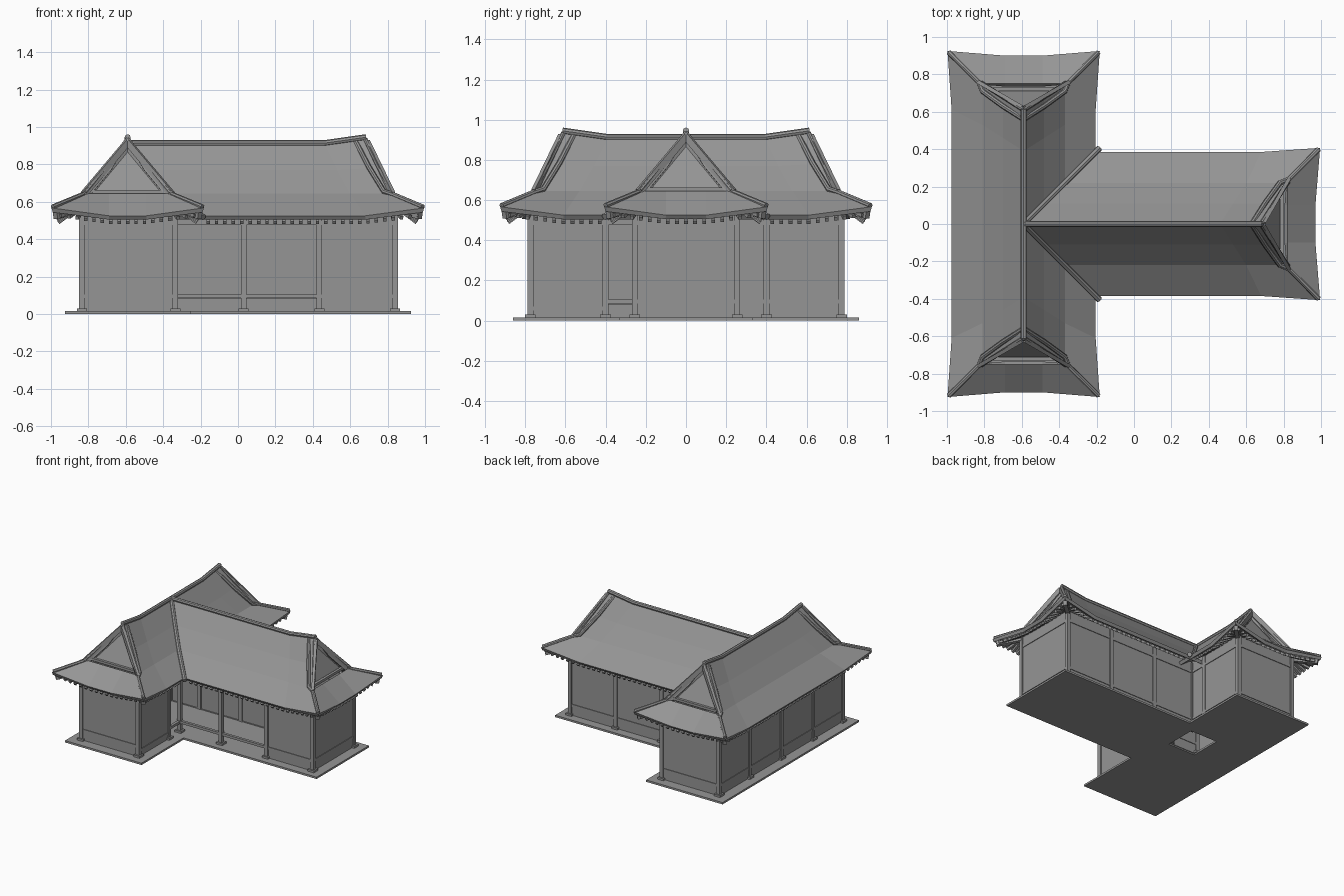
import bpy, bmesh
from math import radians
from mathutils import Matrix, Vector

cube = bpy.data.objects.get("Cube")
if cube:
    bpy.data.objects.remove(cube, do_unlink=True)

grey = bpy.data.materials.new("plain_grey")
grey.use_nodes = True
tone = (0.3, 0.3, 0.3, 1)
grey.diffuse_color = tone
grey.node_tree.nodes["Principled BSDF"].inputs["Base Color"].default_value = tone


def finish(name, bm):
    mesh = bpy.data.meshes.new(name)
    bm.to_mesh(mesh)
    bm.free()
    mesh.materials.append(grey)
    ob = bpy.data.objects.new(name, mesh)
    bpy.context.collection.objects.link(ob)
    return ob


def solidify(ob, thick, offset):
    mod = ob.modifiers.new("thickness", 'SOLIDIFY')
    mod.thickness, mod.offset = thick, offset


def bar(bm, p, q, w, h):
    """Box of width w and height h running from p to q."""
    p, q = Vector(p), Vector(q)
    d = q - p
    up = Vector((0, 0, 1)) if abs(d.normalized().z) < 0.99 else Vector((0, 1, 0))
    side = up.cross(d).normalized()
    top = d.cross(side).normalized()
    m = Matrix((d, side * w, top * h)).transposed().to_4x4()
    m.translation = (p + q) / 2
    bmesh.ops.create_cube(bm, size=1, matrix=m)


def tube(name, points, radius):
    """Rounded tile ridge along a path."""
    cu = bpy.data.curves.new(name, 'CURVE')
    cu.dimensions = '3D'
    cu.bevel_depth, cu.bevel_resolution, cu.use_fill_caps = radius, 2, True
    sp = cu.splines.new('POLY')
    sp.points.add(len(points) - 1)
    for pt, co in zip(sp.points, points):
        pt.co = (*co, 1)
    cu.materials.append(grey)
    ob = bpy.data.objects.new(name, cu)
    bpy.context.collection.objects.link(ob)
    bpy.ops.object.select_all(action='DESELECT')
    ob.select_set(True)
    bpy.context.view_layer.objects.active = ob
    bpy.ops.object.convert(target='MESH')
    bpy.ops.object.shade_smooth_by_angle(angle=radians(40))


def grid(bm, rows):
    vs = [[bm.verts.new(p) for p in r] for r in rows]
    for a, b in zip(vs, vs[1:]):
        for i in range(len(a) - 1):
            bm.faces.new((a[i], a[i + 1], b[i + 1], b[i]))


# Roof slope rows: distance from ridge, height, end offset, end lift, bend offset
PROFILE = [(0, .912, 0, .03, -.22), (.11, .77, .07, .012, -.15),
           (.22, .645, .14, 0, -.08), (.385, .525, .315, .042, 0)]
WALL = .255


def half_wing(name, angle, R, starts):
    """One arm of the plan: half a hip-and-gable roof, built along local +x."""
    M = Matrix.Translation((-.59, 0, 0)) @ Matrix.Rotation(radians(angle), 4, 'Z')

    def W(u, v, z):
        return M @ Vector((u, v, z))

    # roof slopes and the skirt below the gable
    bm = bmesh.new()
    for s in (1, -1):
        grid(bm, [[W(0, s * d, z), W(R + k, s * d, z),
                   W(R + e, s * (d if d < .3 else .407), z + l)]
                  for d, z, e, l, k in PROFILE])
    grid(bm, [[W(R + .14, v, .645) for v in (-.22, -.1, .1, .22)],
              [W(R + (.315 if abs(v) > .2 else .29), v, .567 if abs(v) > .2 else .525)
               for v in (-.407, -.1, .1, .407)]])
    bmesh.ops.remove_doubles(bm, verts=bm.verts, dist=.0005)
    bm.normal_update()
    for f in bm.faces:
        if f.normal.z < 0:
            f.normal_flip()
    solidify(finish(name + "_roof", bm), .025, -1)

    # leaning gable wall with its frame
    bm = bmesh.new()
    bm.faces.new([bm.verts.new(W(*p)) for p in
                  ((R + .1, -.215, .63), (R + .1, .215, .63), (R - .02, 0, .91))])
    solidify(finish(name + "_gable_wall", bm), .01, 0)
    bm = bmesh.new()
    bar(bm, W(R + .11, -.2, .652), W(R + .11, .2, .652), .02, .02)
    for s in (1, -1):
        bar(bm, W(R + .1, s * .19, .655), W(R, 0, .885), .015, .02)
        bar(bm, W(R + .145, s * .235, .64), W(R + .01, 0, .918), .02, .035)
    finish(name + "_gable_frame", bm)

    # ridge, gable and hip tiles
    tube(name + "_ridge", [W(0, 0, .913), W(R - .22, 0, .913), W(R + .005, 0, .945)], .016)
    for s, side in ((1, "left"), (-1, "right")):
        tube(f"{name}_hip_{side}",
             [W(R - .05, 0, .92), W(R + .02, s * .11, .785), W(R + .1, s * .22, .655),
              W(R + .15, s * .24, .638), W(R + .308, s * .4, .572)], .014)
        tube(f"{name}_verge_{side}",
             [W(R, 0, .935), W(R + .07, s * .11, .79), W(R + .145, s * .228, .65)], .012)

    # rafters under the eaves, fanning out at the corners
    bm = bmesh.new()
    for s in (1, -1):
        u = starts[0] if s > 0 else starts[1]
        while u < R + .29:
            lift = .042 * max(0, (u - R) / .315)
            bar(bm, W(min(u, R + .14), s * .24, .585), W(u, s * (.37 + lift / 2), .488 + lift),
                .018, .018)
            u += .045
        bar(bm, W(R + .12, s * .22, .57), W(R + .295, s * .387, .525), .03, .035)
    for i in range(-8, 9):
        v = i * .045
        lift = .042 * max(0, (abs(v) - .1) / .3)
        bar(bm, W(R + .14, max(-.22, min(.22, v)), .59),
            W(R + .275 + lift / 2, v, .488 + lift), .018, .018)
    finish(name + "_rafters", bm)


half_wing("back_wing", 90, .61, (0, .43))
half_wing("front_wing", -90, .61, (.43, 0))
half_wing("side_wing", 0, 1.27, (.43, .43))

# tile ridges covering the valleys
for s, side in ((1, "back"), (-1, "front")):
    tube("valley_" + side,
         [(-.59 + d, s * d, z + .004) for d, z, *_ in PROFILE] + [(-.185, s * .405, .517)], .017)


# walls: posts, base stones, sills, head beams and panels
def wall_run(name, points, sill=.095, panels=True):
    frame, infill = bmesh.new(), bmesh.new()
    for x, y in points:
        bar(frame, (x, y, .01), (x, y, .56), .03, .03)
        bar(frame, (x - .027, y, .02), (x + .027, y, .02), .054, .02)
    for (ax, ay), (bx, by) in zip(points, points[1:]):
        for z, h in ((sill, .02), (.487, .022)):
            bar(frame, (ax, ay, z), (bx, by, z), .022, h)
        z0 = .01 if panels else .49
        bar(infill, (ax, ay, (z0 + .57) / 2), (bx, by, (z0 + .57) / 2), .012, .57 - z0)
    finish(name + "_frame", frame)
    finish(name + "_panels", infill)


XO, XI, YE, XE = -.835, -.335, .775, .84
wall_run("outer_wall", [(XO, y) for y in (-YE, -.4, 0, .4, YE)])
wall_run("front_wing_end_wall", [(XO, -YE), (XI, -YE)])
wall_run("back_wing_end_wall", [(XO, YE), (XI, YE)])
wall_run("front_wing_inner_wall", [(XI, -YE), (XI, -.4)], .06)
wall_run("back_wing_inner_wall", [(XI, YE), (XI, .4), (XI, WALL)])
wall_run("side_wing_back_wall", [(x, WALL) for x in (XI, .03, .435, XE)])
wall_run("side_wing_end_wall", [(XE, -WALL), (XE, WALL)])
wall_run("side_wing_front_wall", [(.435, -WALL), (XE, -WALL)])

# open veranda with its recessed walls and raised floor
wall_run("veranda_front", [(XI, -.4), (XI, -WALL), (.03, -WALL), (.435, -WALL)], panels=False)
wall_run("veranda_back_wall", [(-.59, 0), (XI, 0), (.03, 0), (.435, 0)])
wall_run("veranda_end_wall", [(.435, -WALL), (.435, 0)])
wall_run("veranda_inner_wall", [(XI, -.4), (-.59, -.4), (-.59, 0)])
bm = bmesh.new()
bar(bm, (XI, -WALL / 2, .09), (.435, -WALL / 2, .09), WALL, .02)
bar(bm, (-.59, -.2, .09), (XI, -.2, .09), .4, .02)
finish("veranda_floor", bm)

# ground platform following the plan, open under one room
xs = [-.925, -.57, -.33, -.25, .925]
ys = [-.86, -.33, 0, .25, .33, .86]
bm = bmesh.new()
for x0, x1 in zip(xs, xs[1:]):
    for y0, y1 in zip(ys, ys[1:]):
        in_plan = x1 <= -.25 or (y0 >= -.33 and y1 <= .33)
        opening = x0 == -.57 and x1 == -.33 and y0 >= 0 and y1 <= .25
        if in_plan and not opening:
            bm.faces.new([bm.verts.new(p) for p in
                          ((x0, y0, 0), (x1, y0, 0), (x1, y1, 0), (x0, y1, 0))])
bmesh.ops.remove_doubles(bm, verts=bm.verts, dist=.0005)
solidify(finish("platform", bm), .015, 1)
